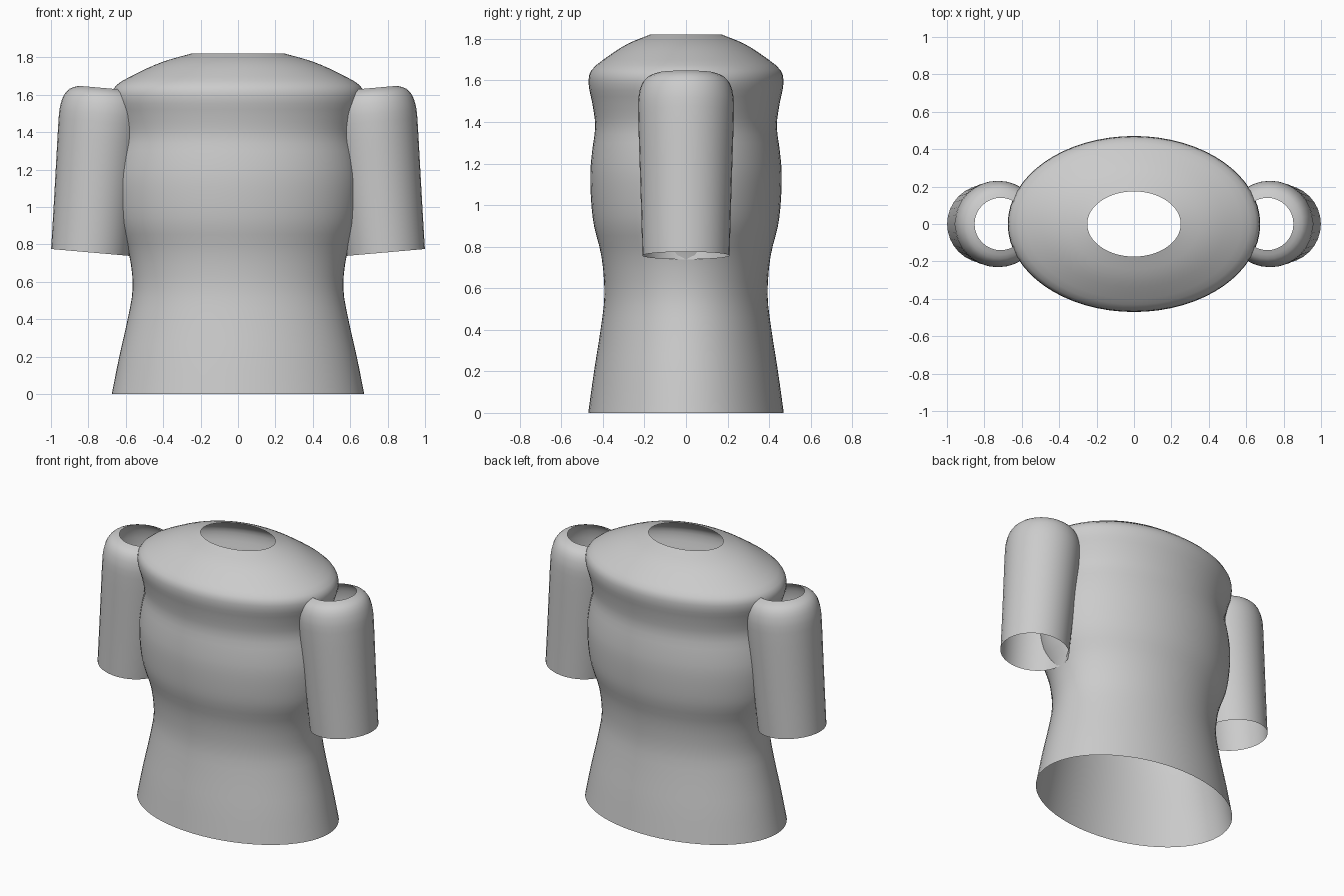
import bpy, bmesh, math
from mathutils import Matrix, Vector

cube = bpy.data.objects.get("Cube")
if cube:
    bpy.data.objects.remove(cube, do_unlink=True)

cloth = bpy.data.materials.new("grey_cloth")
cloth.use_nodes = True
GREY = (0.6, 0.6, 0.6, 1)
cloth.diffuse_color = GREY
cloth.node_tree.nodes["Principled BSDF"].inputs["Base Color"].default_value = GREY


def smooth_profile(points, steps):
    """Catmull-Rom curve through (radius, height) points."""
    pts = [Vector(p) for p in points]
    pts = [2 * pts[0] - pts[1]] + pts + [2 * pts[-1] - pts[-2]]
    out = []
    for a, b, c, d in zip(pts, pts[1:], pts[2:], pts[3:]):
        for i in range(steps):
            t = i / steps
            out.append(0.5 * (2 * b + (c - a) * t + (2 * a - 5 * b + 4 * c - d) * t**2
                              + (3 * b - a - 3 * c + d) * t**3))
    return out + [pts[-2]]


def open_tube(name, profile, segments, depth=1.0, matrix=Matrix()):
    """Lathe a profile into a thin shell that is open at both ends."""
    bm = bmesh.new()
    rings = []
    for r, z in profile:
        angles = [math.tau * i / segments for i in range(segments)]
        rings.append([bm.verts.new((r * math.cos(a), r * depth * math.sin(a), z)) for a in angles])
    for low, high in zip(rings, rings[1:]):
        for i in range(segments):
            j = (i + 1) % segments
            bm.faces.new((low[i], low[j], high[j], high[i])).smooth = True
    bm.transform(matrix)
    mesh = bpy.data.meshes.new(name)
    bm.to_mesh(mesh)
    bm.free()
    mesh.materials.append(cloth)
    obj = bpy.data.objects.new(name, mesh)
    bpy.context.collection.objects.link(obj)
    return obj


# Oval torso shell with hem and neck openings
torso = [(.675, 0), (.635, .2), (.59, .4), (.563, .57), (.583, .75), (.635, .9),
         (.655, 1.02), (.661, 1.15), (.648, 1.26), (.627, 1.38), (.647, 1.49),
         (.672, 1.58), (.652, 1.65), (.53, 1.72), (.4, 1.777), (.25, 1.82)]
open_tube("torso", smooth_profile(torso, 3), 64, depth=.697)

# Sleeves, open at shoulder and cuff, leaning outwards
sleeve = [(.21, 0), (.217, .25), (.225, .5), (.231, .7), (.228, .77),
          (.214, .825), (.186, .862), (.14, .882)]
for side, name in ((1, "left_sleeve"), (-1, "right_sleeve")):
    lean = Matrix.Rotation(math.radians(-5 * side), 4, 'Y')
    place = Matrix.Translation((.79 * side, 0, .757))
    open_tube(name, smooth_profile(sleeve, 2), 32, matrix=place @ lean)
